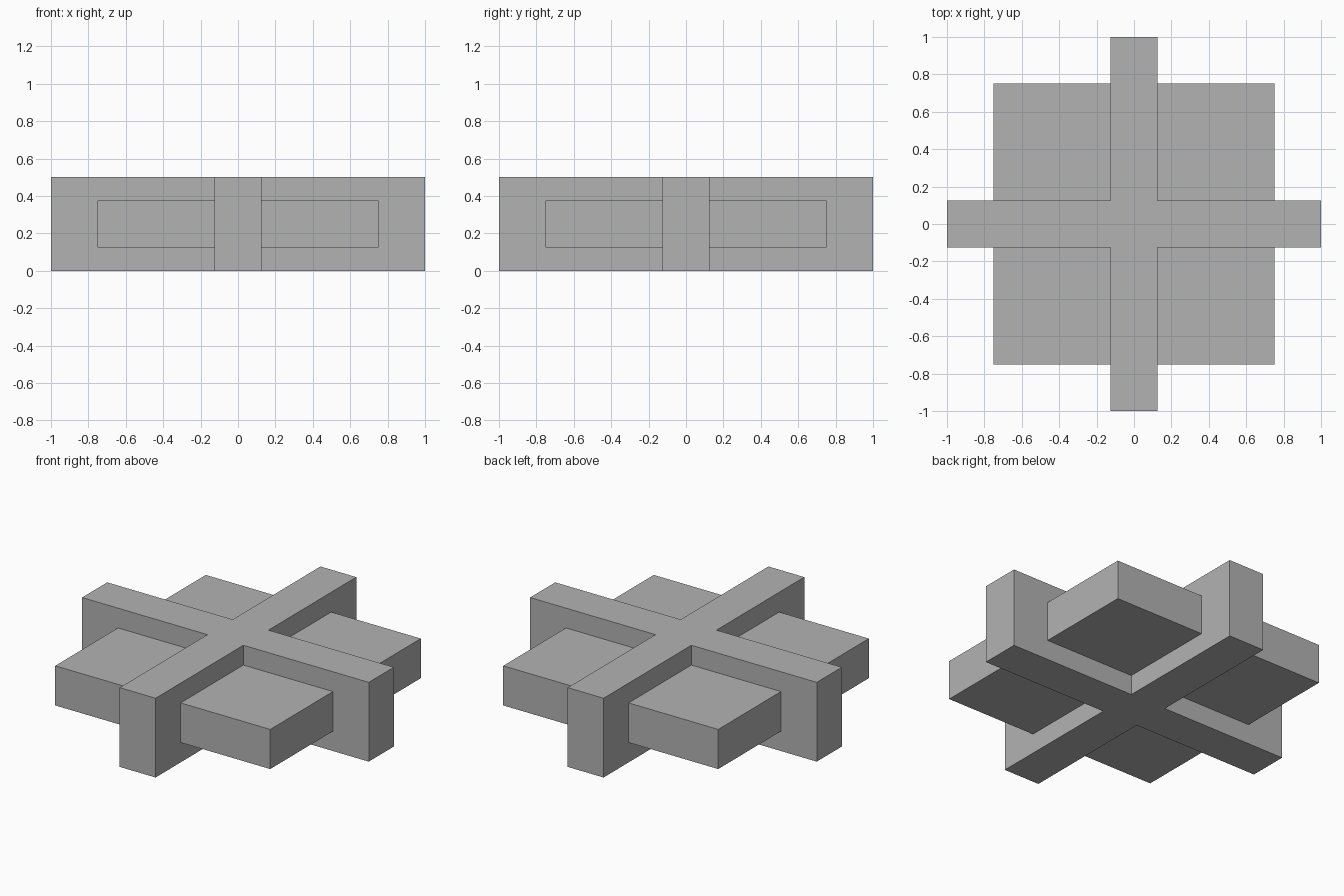
import bpy
import bmesh

cube = bpy.data.objects.get("Cube")
if cube:
    bpy.data.objects.remove(cube, do_unlink=True)

grey = bpy.data.materials.new("plain grey")
grey.use_nodes = True
colour = (0.45, 0.45, 0.45, 1)
grey.diffuse_color = colour
grey.node_tree.nodes["Principled BSDF"].inputs["Base Color"].default_value = colour


def extruded_part(name, outline, bottom, top):
    """Extrude a flat outline upwards into a solid with flat faces."""
    bm = bmesh.new()
    base = bm.faces.new([bm.verts.new((x, y, bottom)) for x, y in outline])
    result = bmesh.ops.extrude_face_region(bm, geom=[base], use_keep_orig=True)
    for item in result["geom"]:
        if isinstance(item, bmesh.types.BMVert):
            item.co.z = top
    bmesh.ops.recalc_face_normals(bm, faces=bm.faces)
    mesh = bpy.data.meshes.new(name)
    bm.to_mesh(mesh)
    bm.free()
    mesh.materials.append(grey)
    obj = bpy.data.objects.new(name, mesh)
    bpy.context.collection.objects.link(obj)
    return obj


def quarter_turns(points):
    """Repeat points around the centre in four quarter turns."""
    outline = []
    for _ in range(4):
        outline += points
        points = [(-y, x) for x, y in points]
    return outline


# Tall cross of two interlocking beams
beam = 0.125
cross_outline = quarter_turns([(1, -beam), (1, beam), (beam, beam)])
extruded_part("cross_beams", cross_outline, 0, 0.5)

# Square slab passing through the middle of the cross
slab_outline = quarter_turns([(0.75, 0.75)])
extruded_part("square_slab", slab_outline, 0.125, 0.375)
